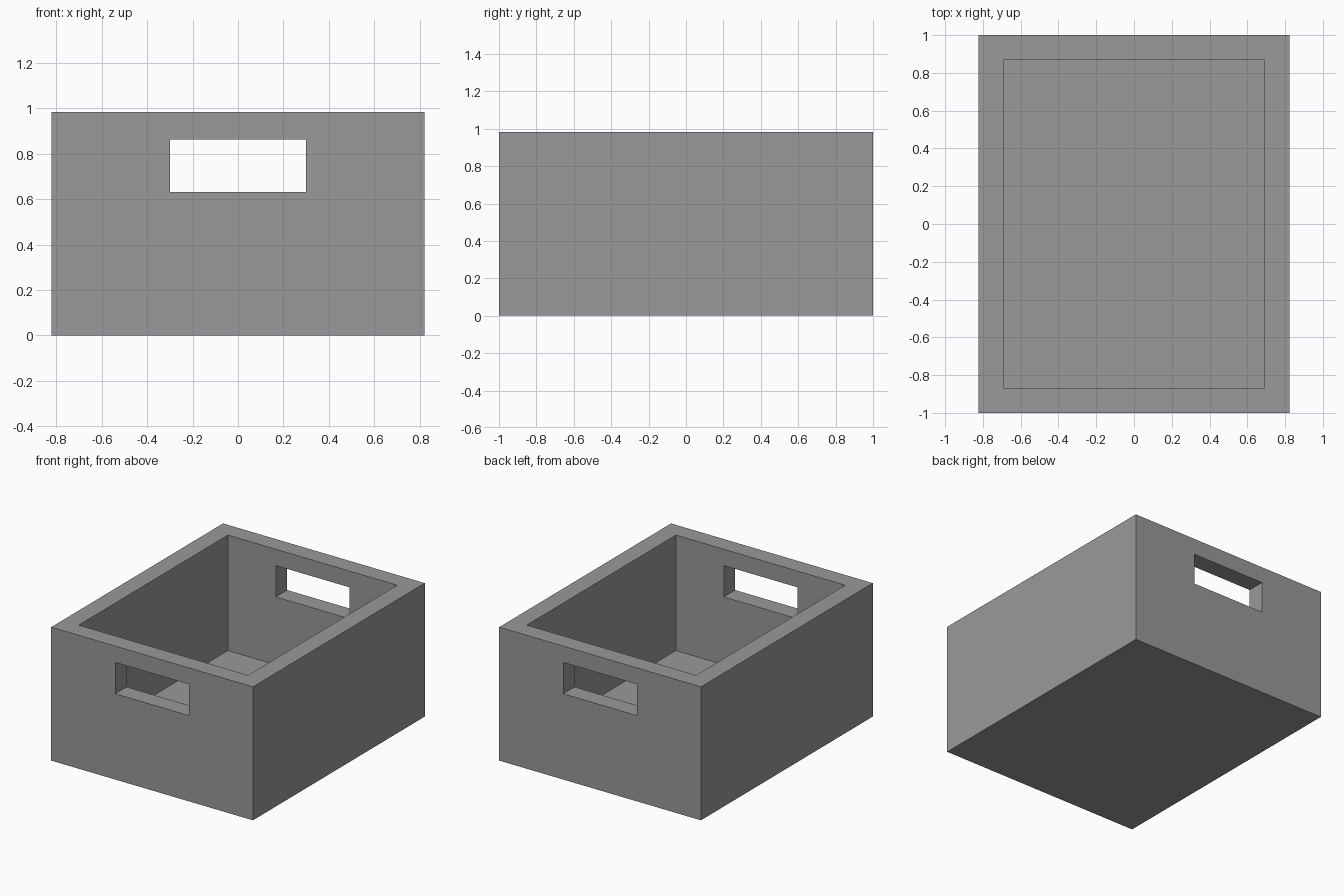
import bpy

# Remove the default cube only
default = bpy.data.objects.get("Cube")
if default:
    bpy.data.objects.remove(default, do_unlink=True)

WIDTH, LENGTH, HEIGHT = 1.644, 2.0, 0.983
WALL = 0.132
HANDLE_WIDTH, HANDLE_BOTTOM, HANDLE_TOP = 0.6, 0.632, 0.863


def block(name, width, length, bottom, top):
    """Box centred on x and y, spanning bottom to top in z."""
    bpy.ops.mesh.primitive_cube_add(size=1, location=(0, 0, (bottom + top) / 2))
    obj = bpy.context.object
    obj.name = name
    obj.scale = (width, length, top - bottom)
    bpy.ops.object.transform_apply(location=True, rotation=False, scale=True)
    return obj


def cut(target, cutter):
    """Subtract a hidden cutter from the target."""
    cutter.hide_render = True
    cutter.hide_set(True)
    cutter.display_type = 'WIRE'
    mod = target.modifiers.new(cutter.name, 'BOOLEAN')
    mod.operation = 'DIFFERENCE'
    mod.solver = 'EXACT'
    mod.object = cutter
    bpy.context.view_layer.objects.active = target
    bpy.ops.object.modifier_apply(modifier=mod.name)
    bpy.data.objects.remove(cutter, do_unlink=True)


# Plain grey material
grey = bpy.data.materials.new("plain grey")
grey.use_nodes = True
color = (0.32, 0.32, 0.32, 1)
grey.diffuse_color = color
grey.node_tree.nodes["Principled BSDF"].inputs["Base Color"].default_value = color

# Solid crate body, hollowed from the top
crate = block("crate", WIDTH, LENGTH, 0, HEIGHT)
cut(crate, block("cavity_cutter", WIDTH - 2 * WALL, LENGTH - 2 * WALL, WALL, HEIGHT + 0.5))

# Handle slots through the front and back walls
cut(crate, block("handle_cutter", HANDLE_WIDTH, LENGTH + 0.5, HANDLE_BOTTOM, HANDLE_TOP))

crate.data.materials.clear()
crate.data.materials.append(grey)
